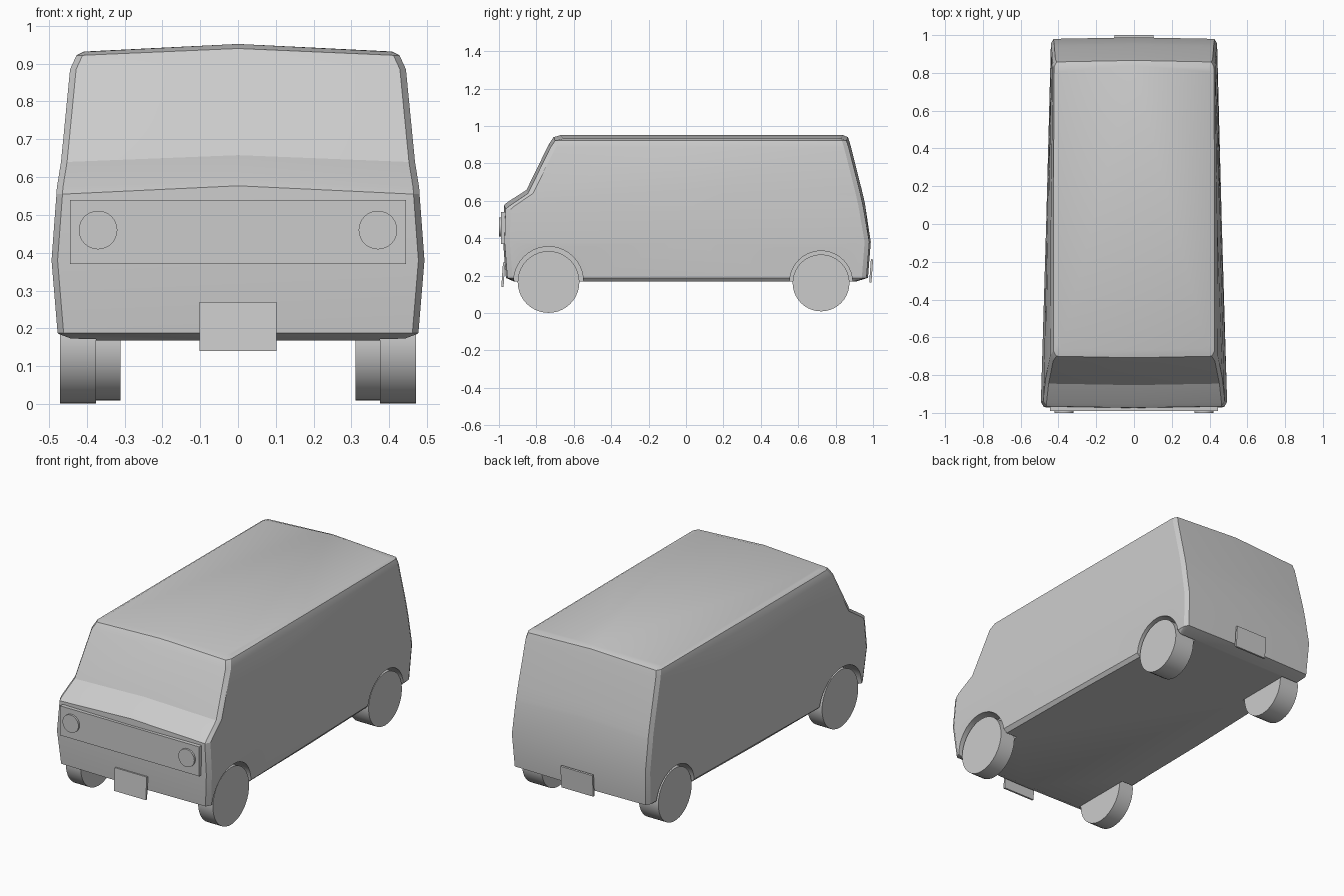
import bpy, bmesh
from math import pi, radians

if "Cube" in bpy.data.objects:
    bpy.data.objects.remove(bpy.data.objects["Cube"])


def cylinder(name, loc, radius, depth, axis, verts=40):
    rot = (0, pi / 2, 0) if axis == 'x' else (pi / 2, 0, 0)
    bpy.ops.mesh.primitive_cylinder_add(vertices=verts, radius=radius, depth=depth,
                                        location=loc, rotation=rot)
    ob = bpy.context.object
    ob.name = name
    bpy.ops.object.shade_smooth_by_angle(angle=radians(30))
    return ob


def box(name, loc, size, tilt=0):
    bpy.ops.mesh.primitive_cube_add(size=1, location=loc, rotation=(tilt, 0, 0))
    ob = bpy.context.object
    ob.name = name
    ob.scale = size
    return ob


# Body: horizontal rings lofted upwards
# z, front y, rear y, half width at front / middle / rear, centre rise
LEVELS = [
    (0.168, -0.91, 0.90, 0.450, 0.440, 0.415, 0.0),
    (0.188, -0.955, 0.965, 0.477, 0.455, 0.432, 0.0),
    (0.38, -0.97, 0.98, 0.493, 0.465, 0.440, 0.0),
    (0.555, -0.965, 0.95, 0.480, 0.460, 0.437, 0.022),
    (0.572, -0.945, 0.947, 0.479, 0.459, 0.436, 0.022),
    (0.64, -0.845, 0.932, 0.468, 0.455, 0.435, 0.018),
    (0.885, -0.725, 0.87, 0.444, 0.441, 0.430, 0.018),
    (0.922, -0.70, 0.858, 0.427, 0.427, 0.423, 0.018),
    (0.932, -0.66, 0.83, 0.405, 0.408, 0.405, 0.020),
]


def half_ring(z, yf, yr, wf, wm, wr, rise):
    return [(0, yf - 0.008, z + rise), (wf - 0.016, yf, z), (wf, yf + 0.028, z),
            (wm, 0, z), (wr, yr - 0.025, z), (wr - 0.014, yr, z), (0, yr + 0.008, z + rise)]


bm = bmesh.new()
rings = []
for level in LEVELS:
    half = half_ring(*level)
    points = half + [(-x, y, z) for x, y, z in half[-2:0:-1]]
    rings.append([bm.verts.new(p) for p in points])
n = len(rings[0])
for low, high in zip(rings, rings[1:]):
    for i in range(n):
        j = (i + 1) % n
        bm.faces.new((low[i], low[j], high[j], high[i]))
top = rings[-1]
bm.faces.new(top[:7])
bm.faces.new(top[6:] + top[:1])
bm.faces.new(rings[0][::-1])
bmesh.ops.recalc_face_normals(bm, faces=bm.faces)
mesh = bpy.data.meshes.new("van_body")
bm.to_mesh(mesh)
bm.free()
body = bpy.data.objects.new("van_body", mesh)
bpy.context.collection.objects.link(body)

# Wheels and wheel arches: y, z, radius, inner x, outer x, arch radius
AXLES = {"front": (-0.735, 0.166, 0.165, 0.375, 0.47, 0.186),
         "rear": (0.722, 0.161, 0.152, 0.31, 0.435, 0.168)}
for axle, (y, z, r, xi, xo, arch) in AXLES.items():
    for side, s in (("right", 1), ("left", -1)):
        cutter = cylinder("arch_cutter", (s * (xi + 0.65) / 2, y, z + 0.003), arch, 0.65 - xi, 'x')
        cutter.hide_render = True
        mod = body.modifiers.new("arch", 'BOOLEAN')
        mod.operation = 'DIFFERENCE'
        mod.solver = 'EXACT'
        mod.object = cutter
        bpy.context.view_layer.objects.active = body
        bpy.ops.object.modifier_apply(modifier=mod.name)
        bpy.data.objects.remove(cutter, do_unlink=True)
        cylinder(f"{axle}_{side}_wheel", (s * (xi + xo) / 2, y, z), r, xo - xi, 'x')

bpy.ops.object.select_all(action='DESELECT')
body.select_set(True)
bpy.context.view_layer.objects.active = body
bpy.ops.object.shade_smooth_by_angle(angle=radians(25))

# Front panel and headlights
box("front_panel", (0, -0.976, 0.455), (0.888, 0.026, 0.17))
for side, s in (("right", 1), ("left", -1)):
    cylinder(f"{side}_headlight", (s * 0.37, -0.985, 0.46), 0.051, 0.03, 'y', 32)

# Number plates
box("front_plate", (0, -0.977, 0.205), (0.204, 0.012, 0.13), radians(-4))
box("rear_plate", (0, 0.990, 0.225), (0.204, 0.012, 0.125), radians(-4))
